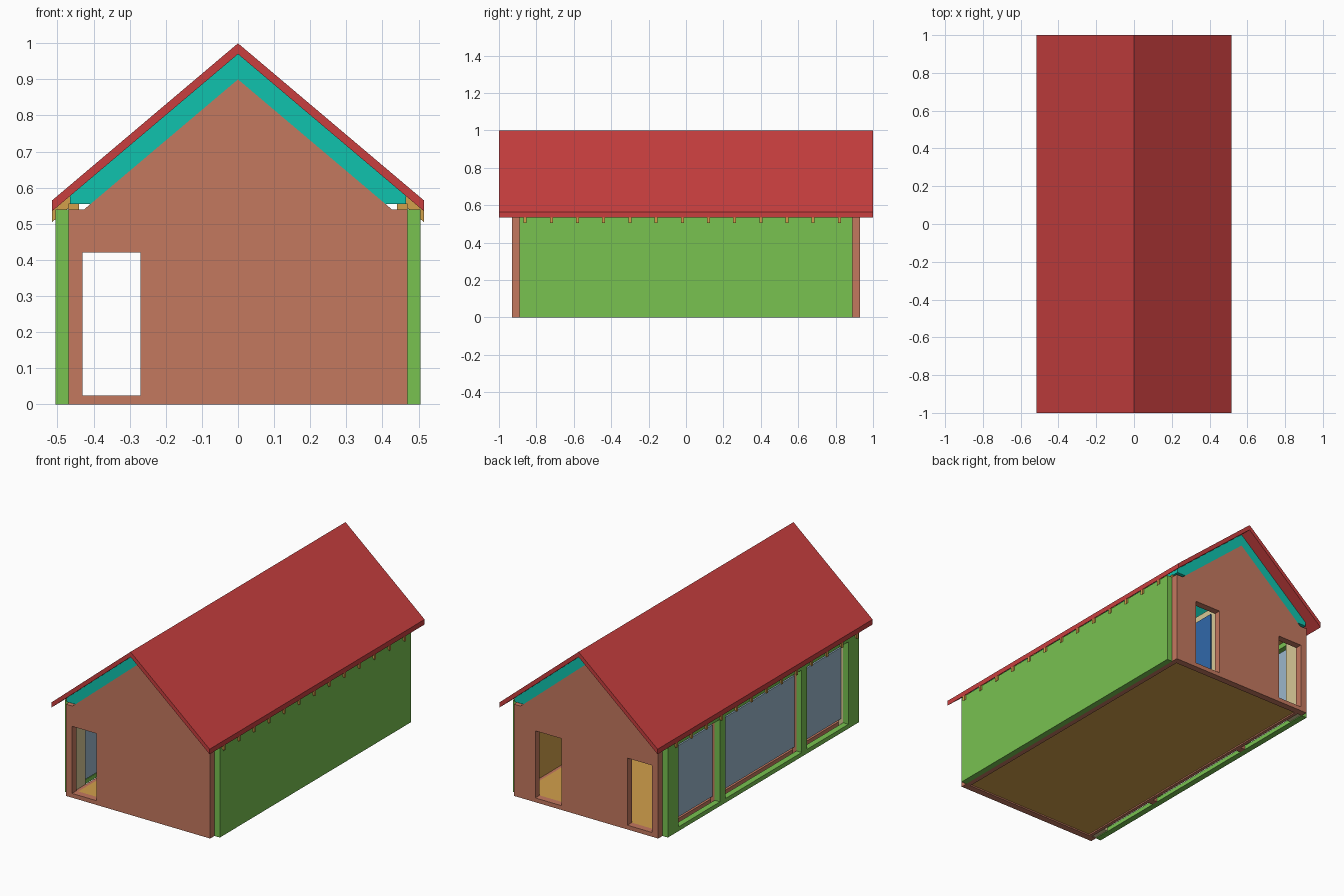
import bpy, bmesh
from mathutils import Vector

if "Cube" in bpy.data.objects:
    bpy.data.objects.remove(bpy.data.objects["Cube"], do_unlink=True)


def material(name, hex_code):
    rgb = [int(hex_code[i:i + 2], 16) / 255 for i in (0, 2, 4)]
    lin = [c / 12.92 if c < 0.04 else ((c + 0.055) / 1.055) ** 2.4 for c in rgb]
    mat = bpy.data.materials.new(name)
    mat.use_nodes = True
    mat.diffuse_color = (*lin, 1)
    mat.node_tree.nodes["Principled BSDF"].inputs["Base Color"].default_value = (*lin, 1)
    return mat


RED = material("roof red", "c83f3f")
TEAL = material("insulation teal", "10c2ae")
CLAY = material("terracotta", "c4785f")
GREEN = material("wall green", "78c250")
OCHRE = material("timber ochre", "d2a04b")
BEIGE = material("lining beige", "d7c896")
GLASS = material("pale glass blue", "9bb6cb")
BLUE = material("door blue", "3068aa")


def prism(name, profile, y0, y1, mat):
    """Extrude an x-z outline along y."""
    bm = bmesh.new()
    face = bm.faces.new([bm.verts.new((x, y0, z)) for x, z in profile])
    extruded = bmesh.ops.extrude_face_region(bm, geom=[face])["geom"]
    moved = [v for v in extruded if isinstance(v, bmesh.types.BMVert)]
    bmesh.ops.translate(bm, verts=moved, vec=Vector((0, y1 - y0, 0)))
    bmesh.ops.recalc_face_normals(bm, faces=bm.faces)
    mesh = bpy.data.meshes.new(name)
    bm.to_mesh(mesh)
    bm.free()
    mesh.materials.append(mat)
    obj = bpy.data.objects.new(name, mesh)
    bpy.context.collection.objects.link(obj)
    return obj


def box(name, x, y, z, mat):
    outline = [(x[0], z[0]), (x[1], z[0]), (x[1], z[1]), (x[0], z[1])]
    return prism(name, outline, y[0], y[1], mat)


def cut(obj, cutters):
    """Subtract boxes from a wall and bake the result."""
    for cutter in cutters:
        cutter.hide_render = True
        mod = obj.modifiers.new("opening", "BOOLEAN")
        mod.operation = "DIFFERENCE"
        mod.solver = "EXACT"
        mod.object = cutter
    graph = bpy.context.evaluated_depsgraph_get()
    baked = bpy.data.meshes.new_from_object(obj.evaluated_get(graph))
    obj.modifiers.clear()
    obj.data = baked
    for cutter in cutters:
        bpy.data.objects.remove(cutter, do_unlink=True)


SLOPE = 0.845
EAVE = 0.515       # half width of the roof
OUT, IN = 0.505, 0.47   # side wall faces
END, GABLE = 0.89, 0.93  # inner and outer gable faces
WALL = 0.54        # wall height


def pitch(top, x):
    return top - SLOPE * abs(x)


def chevron(top, depth, half, floor=0):
    """Symmetric pitched band, its underside cut level at floor."""
    low = top - depth
    bend = min(half, (low - floor) / SLOPE)
    right = [(half, pitch(top, half))]
    right.append((half, max(floor, pitch(low, half))))
    if bend < half:
        right.append((bend, floor))
    left = [(-x, z) for x, z in reversed(right)]
    return [(0, top)] + right + [(0, low)] + left


# Roof covering and insulation
prism("roof_covering", chevron(1, 0.03, EAVE), -1, 1, RED)
prism("roof_insulation", chevron(0.97, 0.07, 0.465, 0.555), -GABLE, GABLE, TEAL)

# Rafter tails and wall plates under both eaves
for side, label in ((1, "left"), (-1, "right")):
    box(label + "_wall_plate", sorted((side * 0.44, side * IN)), (-END, END), (WALL, 0.556), OCHRE)
    tail = [(side * x, pitch(top, x)) for x, top in
            ((0.455, 0.97), (EAVE, 0.97), (EAVE, 0.94), (0.455, 0.94))]
    for i in range(13):
        y = -0.86 + 0.14 * i
        prism(label + "_rafter_tail", tail, y - 0.008, y + 0.008, OCHRE)

# Gable walls with door openings
shoulder = (0.9 - WALL) / SLOPE
gable = [(-IN, 0), (IN, 0), (IN, WALL), (shoulder, WALL), (0, 0.9),
         (-shoulder, WALL), (-IN, WALL)]
door_z = (0.025, 0.42)
front = prism("front_gable_wall", gable, -GABLE, -END, CLAY)
back = prism("back_gable_wall", gable, END, GABLE, CLAY)
cut(front, [box("cutter", (-0.43, -0.27), (-1, -0.8), door_z, CLAY)])
cut(back, [box("cutter", x, (0.8, 1), door_z, CLAY)
           for x in ((-0.43, -0.27), (0.16, 0.33))])

# Closed side wall with its lining
box("left_side_wall", (IN, OUT), (-END, END), (0, WALL), GREEN)
box("left_wall_lining", (0.46, IN), (-END, END), (0.02, WALL), OCHRE)

# Open side wall: frame cut by three bays, with recessed glazing
POST, JAMB = 0.38, 0.79
bays = [(-JAMB, -POST - 0.025), (-POST + 0.025, POST - 0.025), (POST + 0.025, JAMB)]
frame = box("right_side_frame", (-OUT, -IN), (-END, END), (0, WALL), GREEN)
cut(frame, [box("cutter", (-0.6, -0.4), bay, (0.025, 0.51), GREEN) for bay in bays])
for bay in bays:
    box("window_pane", (-0.457, -0.449), bay, (0.045, 0.465), GLASS)
for s in (-1, 1):
    box("inner_post", (-IN, -0.44), sorted((s * (POST - 0.02), s * (POST + 0.02))),
        (0, WALL), CLAY)
    box("corner_lining", (-IN, -0.44), sorted((s * JAMB, s * END)), (0.005, WALL), BEIGE)

# Floor with its edge strips
box("floor", (-0.42, 0.44), (-END, END), (0.008, 0.022), OCHRE)
box("right_floor_edge", (-0.44, -0.42), (-END, END), (0, 0.022), CLAY)
box("left_floor_edge", (0.44, IN), (-END, END), (0, 0.02), CLAY)

# Short partition with a door inside
box("partition", (0.1, 0.125), (0.6, END), (0.022, 0.5), BEIGE)
box("partition_door", (0.125, 0.132), (0.62, 0.82), (0.024, 0.46), BLUE)
